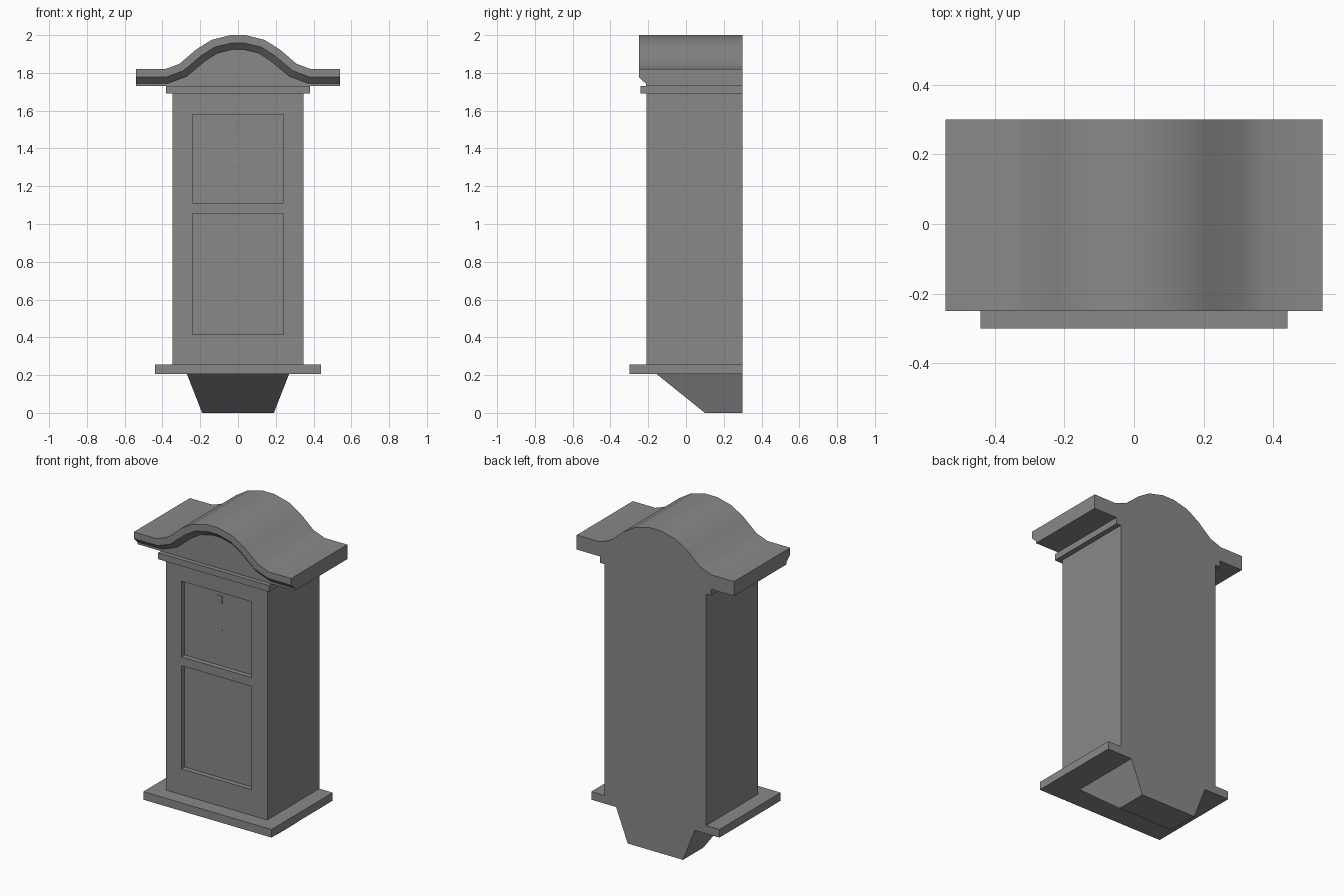
import bpy, bmesh
from mathutils import Vector

cube = bpy.data.objects.get("Cube")
if cube:
    bpy.data.objects.remove(cube, do_unlink=True)

GREY = (0.25, 0.25, 0.25, 1)
mat = bpy.data.materials.new("stone_grey")
mat.use_nodes = True
mat.diffuse_color = GREY
bsdf = next(n for n in mat.node_tree.nodes if n.type == 'BSDF_PRINCIPLED')
bsdf.inputs["Base Color"].default_value = GREY
BACK = 0.30


def finish(name, bm, smooth=False):
    bmesh.ops.recalc_face_normals(bm, faces=bm.faces)
    mesh = bpy.data.meshes.new(name)
    bm.to_mesh(mesh)
    bm.free()
    mesh.materials.append(mat)
    obj = bpy.data.objects.new(name, mesh)
    bpy.context.collection.objects.link(obj)
    if smooth:
        bpy.ops.object.select_all(action='DESELECT')
        obj.select_set(True)
        bpy.context.view_layer.objects.active = obj
        bpy.ops.object.shade_smooth_by_angle()
    return obj


def block(low, high):
    """Solid between two (half width, front y, back y, z) sections."""
    bm = bmesh.new()
    rings = []
    for hw, y0, y1, z in (low, high):
        rings.append([bm.verts.new((x, y, z)) for x, y in
                      ((-hw, y0), (hw, y0), (hw, y1), (-hw, y1))])
    a, b = rings
    bm.faces.new(a)
    bm.faces.new(b)
    for i in range(4):
        j = (i + 1) % 4
        bm.faces.new((a[i], a[j], b[j], b[i]))
    return bm


# Tapered bracket, base shelf and cornice
finish("wall_bracket", block((0.19, 0.10, BACK, 0), (0.27, -0.155, BACK, 0.205)))
finish("base_shelf", block((0.44, -0.30, BACK, 0.205), (0.44, -0.30, BACK, 0.255)))
finish("cornice", block((0.38, -0.24, BACK, 1.69), (0.38, -0.24, BACK, 1.73)))

# Cabinet body with two sunken door panels
panels = ((0.415, 1.055), (1.11, 1.58))
bm = block((0.348, -0.21, BACK, 0.255), (0.348, -0.21, BACK, 1.69))
cuts = [((x, 0, 0), (1, 0, 0)) for x in (-0.24, 0.24)]
cuts += [((0, 0, z), (0, 0, 1)) for pair in panels for z in pair]
for co, no in cuts:
    bmesh.ops.bisect_plane(bm, geom=bm.verts[:] + bm.edges[:] + bm.faces[:],
                           plane_co=co, plane_no=no)
bm.normal_update()
bmesh.ops.recalc_face_normals(bm, faces=bm.faces)
sunk = []
for f in bm.faces:
    c = f.calc_center_median()
    if c.y < -0.2 and abs(c.x) < 0.2 and any(lo < c.z < hi for lo, hi in panels):
        sunk.append(f)
bmesh.ops.inset_individual(bm, faces=sunk, thickness=0.0003, depth=-0.03)
finish("cabinet_body", bm)

# Tiny latch slivers on the upper panel
finish("latch_tab", block((0.018, -0.181, -0.175, 1.50), (0.018, -0.183, -0.175, 1.545)))
finish("latch_foot", block((0.018, -0.182, -0.175, 1.33), (0.018, -0.181, -0.175, 1.335)))

# Arched roof: swept profile with a chamfered front lip over a flat gable
half = [(0.04, 2.0), (0.14, 1.975), (0.22, 1.925), (0.31, 1.848),
        (0.385, 1.82), (0.54, 1.82)]
curve = [Vector((-x, z)) for x, z in reversed(half)] + [Vector(p) for p in half]


def offset(points, d):
    """Move a profile inward by d, keeping its ends upright."""
    out = []
    for i, p in enumerate(points):
        a = points[max(i - 1, 0)]
        b = points[min(i + 1, len(points) - 1)]
        t1, t2 = (p - a).normalized(), (b - p).normalized()
        t = (t1 + t2).normalized()
        out.append(p + Vector((t.y, -t.x)) * d)
    return out


bm = bmesh.new()
rows = [[bm.verts.new((p.x, y, p.y)) for p in offset(curve, d)]
        for y, d in ((BACK, 0), (-0.25, 0), (-0.25, 0.042), (-0.213, 0.077))]
for r, s in zip(rows, rows[1:]):
    for i in range(len(curve) - 1):
        bm.faces.new((r[i], r[i + 1], s[i + 1], s[i]))
fl, fr, br, bl = [bm.verts.new((x, y, 1.73)) for x, y in
                  ((-0.54, -0.213), (0.54, -0.213), (0.54, BACK), (-0.54, BACK))]
bm.faces.new((fl, fr, br, bl))
bm.faces.new(rows[3] + [fr, fl])
bm.faces.new(rows[0] + [br, bl])
bm.faces.new([r[0] for r in rows] + [fl, bl])
bm.faces.new([r[-1] for r in rows] + [fr, br])
finish("arched_roof", bm, smooth=True)
